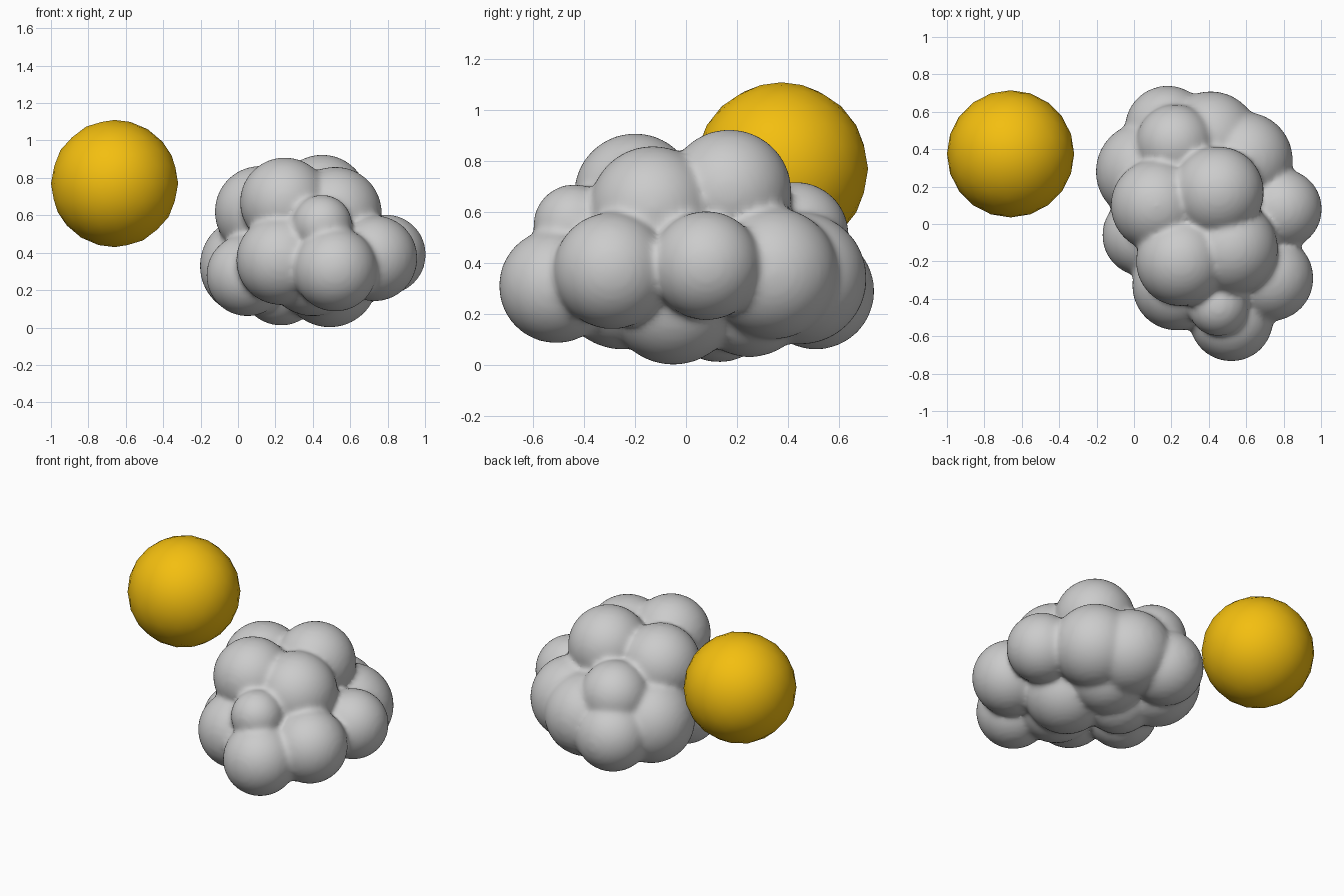
import bpy, bmesh
from mathutils import Matrix

# cloud puffs: x, y, z, radius
PUFFS = [
    # crown
    (0.45, 0.17, 0.68, 0.245), (0.25, -0.20, 0.67, 0.24),
    (0.52, -0.13, 0.61, 0.25), (0.12, 0.10, 0.62, 0.245),
    (0.22, 0.43, 0.51, 0.21),
    # left and back
    (0.06, 0.28, 0.33, 0.265), (0.05, -0.06, 0.28, 0.22),
    (0.18, 0.51, 0.29, 0.23), (0.41, 0.45, 0.34, 0.26),
    (0.59, 0.34, 0.36, 0.26),
    # right and front
    (0.79, 0.08, 0.39, 0.215), (0.73, -0.29, 0.37, 0.23),
    (0.52, -0.51, 0.31, 0.225), (0.23, -0.33, 0.36, 0.24),
    (0.45, -0.44, 0.55, 0.16),
    # underside
    (0.49, -0.05, 0.26, 0.26), (0.23, 0.13, 0.23, 0.22),
    (0.42, 0.25, 0.27, 0.24), (0.40, -0.25, 0.32, 0.26),
    (0.40, 0.0, 0.45, 0.30),
]


def sphere_object(name, balls, subdiv):
    bm = bmesh.new()
    for x, y, z, r in balls:
        bmesh.ops.create_icosphere(bm, subdivisions=subdiv, radius=r,
                                   matrix=Matrix.Translation((x, y, z)))
    me = bpy.data.meshes.new(name)
    bm.to_mesh(me)
    bm.free()
    for p in me.polygons:
        p.use_smooth = True
    ob = bpy.data.objects.new(name, me)
    bpy.context.collection.objects.link(ob)
    return ob


# cloud: puffs fused into one skin with softened creases
cloud = sphere_object("cloud", PUFFS, 4)
fuse = cloud.modifiers.new("fuse", 'REMESH')
fuse.mode = 'VOXEL'
fuse.voxel_size = 0.016
fuse.use_smooth_shade = True
soften = cloud.modifiers.new("soften", 'SMOOTH')
soften.factor = 0.5
soften.iterations = 12

# sun
sun = sphere_object("sun", [(-0.66, 0.375, 0.77, 0.34)], 3)
mat = bpy.data.materials.new("sun_yellow")
mat.diffuse_color = (0.9, 0.52, 0.005, 1)
sun.data.materials.append(mat)
